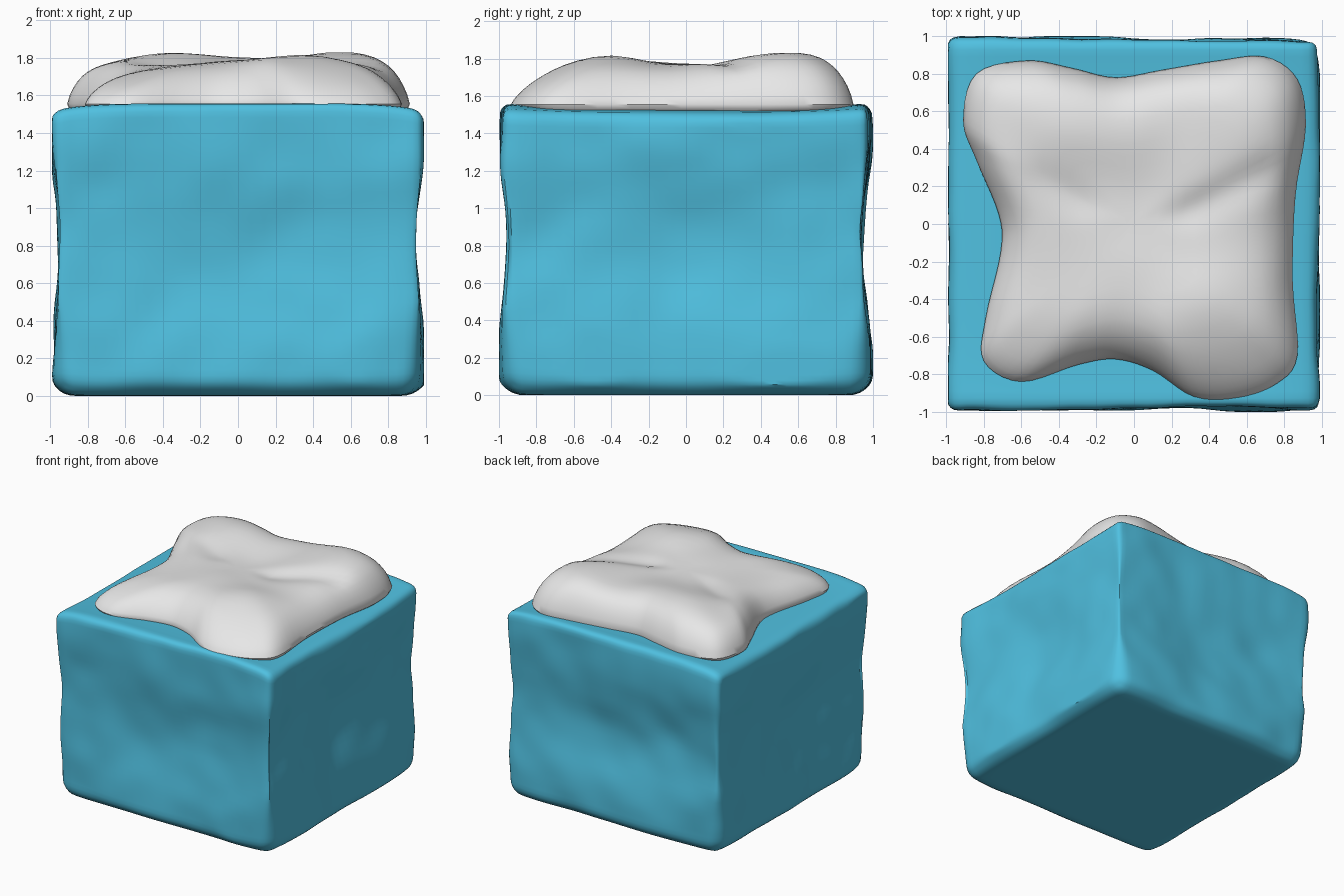
import bpy, bmesh, math
from mathutils import Vector, noise

cube = bpy.data.objects.get("Cube")
if cube:
    bpy.data.objects.remove(cube, do_unlink=True)


def make_material(name, color):
    mat = bpy.data.materials.new(name)
    mat.use_nodes = True
    mat.diffuse_color = color
    mat.node_tree.nodes["Principled BSDF"].inputs["Base Color"].default_value = color
    return mat


def finish(bm, name, mat):
    bmesh.ops.recalc_face_normals(bm, faces=bm.faces)
    mesh = bpy.data.meshes.new(name)
    bm.to_mesh(mesh)
    bm.free()
    mesh.materials.append(mat)
    obj = bpy.data.objects.new(name, mesh)
    bpy.context.collection.objects.link(obj)
    bpy.ops.object.select_all(action='DESELECT')
    obj.select_set(True)
    bpy.context.view_layer.objects.active = obj
    bpy.ops.object.shade_smooth_by_angle(angle=math.radians(40))
    return obj


def bump(a, b, ca, cb, wa, wb):
    return math.exp(-((a - ca) / wa) ** 2 - ((b - cb) / wb) ** 2)


def clamp(v, low, high):
    return max(low, min(high, v))


ice = make_material("ice blue", (0.08, 0.53, 0.75, 1))
snow = make_material("snow white", (0.8, 0.8, 0.8, 1))

# Ice block: a finely divided box, rounded at the edges, then pinched and dented
TOP, HALF = 1.535, 0.99
bm = bmesh.new()
bmesh.ops.create_cube(bm, size=2)
bmesh.ops.subdivide_edges(bm, edges=bm.edges[:], cuts=35, use_grid_fill=True)
for v in bm.verts:
    # crowd the divisions towards the edges
    p = Vector([0.5 * c + 0.5 * math.sin(c * math.pi / 2) for c in v.co])
    p = Vector((p.x * HALF, p.y * HALF, (p.z + 1) * TOP / 2))
    r = 0.06 + 0.06 * clamp(1 - p.z / 0.5, 0, 1)
    inner = Vector((clamp(p.x, r - HALF, HALF - r), clamp(p.y, r - HALF, HALF - r),
                    clamp(p.z, r, TOP - r)))
    n = (p - inner).normalized()
    p = inner + n * r
    # waist around the middle, weakest at the front, and a broad hollow on each side
    along = p.y if abs(n.x) > abs(n.y) else p.x
    waist = (0.048 if n.y > -0.7 else 0.03) * bump(p.z, 0, 0.85, 0, 0.38, 1)
    hollow = 0.035 * bump(along, p.z, 0, 0.66, 0.55, 0.36)
    wave = 0.03 * noise.noise(p * 1.7 + Vector((3, 1, 5)))
    dent = 0.012 * noise.noise(p * 4)
    shift = wave + dent - waist - hollow
    # bottom corners are worn away, top sags at the sides and lifts front and back
    corner = abs(p.x * p.y) ** 8
    worn = corner * clamp(1 - p.z / 0.5, 0, 1)
    top = 0.03 * p.y ** 4 - 0.035 * p.x ** 6 - 0.015 * corner
    p.x = clamp(p.x * (1 - 0.04 * worn) + n.x * shift, -0.99, 0.99)
    p.y = clamp(p.y * (1 - 0.04 * worn) + n.y * shift, -1, 1)
    p.z += 0.03 * worn + top * clamp((p.z - 1.2) / 0.3, 0, 1)
    v.co = p
finish(bm, "ice_block", ice)

# Snow cap: a four-lobed outline, smoothed and lofted inwards into a mound
OUTLINE = [(-.84, .8), (-.57, .87), (-.33, .83), (-.1, .78), (.15, .82), (.45, .87),
           (.7, .89), (.87, .77), (.915, .52), (.86, .15), (.845, -.3), (.87, -.7),
           (.76, -.85), (.55, -.925), (.32, -.92), (.1, -.78), (-.1, -.72), (-.3, -.75),
           (-.6, -.84), (-.8, -.73), (-.79, -.5), (-.71, -.15), (-.72, .05),
           (-.84, .34), (-.91, .55)]


def smooth_loop(points, steps):
    pts = [Vector(p) for p in points]
    out = []
    for i in range(len(pts)):
        a, b, c, d = (pts[(i + k) % len(pts)] for k in (-1, 0, 1, 2))
        for s in range(steps):
            t = s / steps
            out.append(0.5 * (2 * b + (c - a) * t + (2 * a - 5 * b + 4 * c - d) * t ** 2
                              + (3 * b - a - 3 * c + d) * t ** 3))
    return out


def crease_line(x, y, start, end):
    a, d = Vector(start), Vector(end) - Vector(start)
    t = clamp((Vector((x, y)) - a).dot(d) / d.length_squared, 0, 1)
    return math.exp(-((Vector((x, y)) - a - d * t).length / 0.09) ** 2)


def snow_top(x, y):
    z = 1.765
    z += 0.07 * bump(x, y, 0.58, 0.55, 0.4, 0.35)
    z += 0.055 * bump(x, y, -0.35, 0.55, 0.4, 0.3)
    z += 0.055 * bump(x, y, 0.32, -0.45, 0.4, 0.3)
    z -= 0.04 * bump(x, y, -0.65, -0.55, 0.3, 0.4)
    z -= 0.03 * crease_line(x, y, (0.28, 0.06), (0.7, 0.27))
    z -= 0.015 * crease_line(x, y, (-0.48, 0.24), (-0.28, 0.12))
    return z + 0.015 * noise.noise(Vector((x * 3, y * 3, 2)))


BASE = 1.555
loop = smooth_loop(OUTLINE, 5)
bm = bmesh.new()
rings = []
for k in (0.9, 0.965, 0.99):
    z = BASE - 0.045 * math.sqrt(clamp((1 - k) / 0.04, 0, 1))
    rings.append([bm.verts.new((p.x * k, p.y * k, z)) for p in loop])
for k in (1, .985, .965, .94, .91, .88, .84, .8, .75, .7, .62, .54, .46, .38, .3, .22, .14, .06):
    ring = []
    for p in loop:
        # the mound is steeper at the back than at the front
        rise = (1 - k ** (8 + 3.5 * p.y)) ** 0.8
        x, y = p * k
        ring.append(bm.verts.new((x, y, BASE + (snow_top(x, y) - BASE) * rise)))
    rings.append(ring)
for low, high in zip(rings, rings[1:]):
    for i in range(len(loop)):
        j = (i + 1) % len(loop)
        bm.faces.new((low[i], low[j], high[j], high[i]))
bm.faces.new(rings[0])
bm.faces.new(rings[-1])
finish(bm, "snow_cap", snow)
